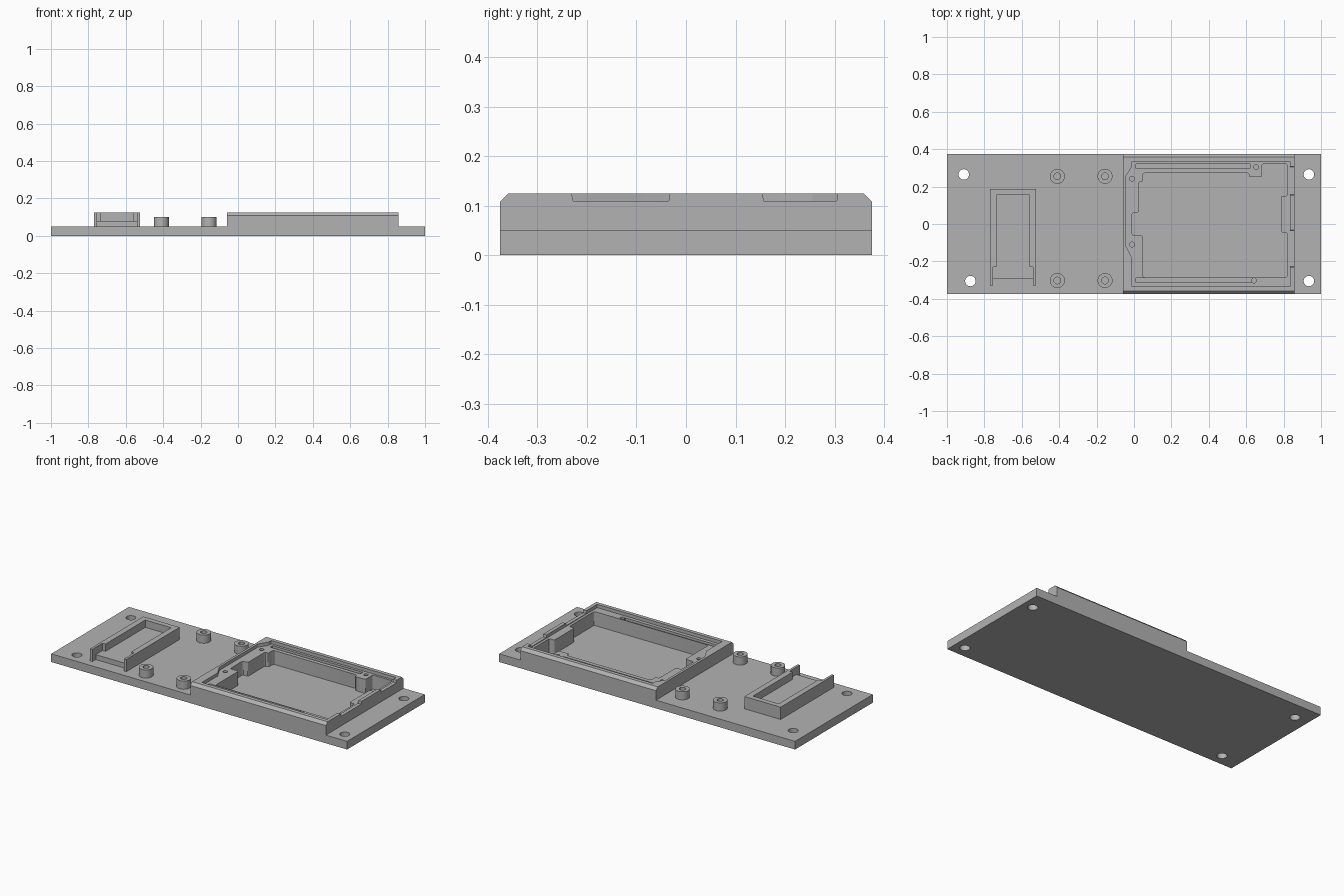
import bpy, bmesh, math
from mathutils import Vector

cube = bpy.data.objects.get("Cube")
if cube:
    bpy.data.objects.remove(cube, do_unlink=True)

grey = bpy.data.materials.new("plain grey")
grey.use_nodes = True
grey.diffuse_color = (0.45, 0.45, 0.45, 1)
grey.node_tree.nodes["Principled BSDF"].inputs["Base Color"].default_value = (0.45, 0.45, 0.45, 1)


def prism(name, outline, low, high, axis="z", rounding=0):
    """Extrude an outline along z (outline in x, y) or along x (outline in y, z)."""
    def place(a, b, h):
        return Vector((a, b, h)) if axis == "z" else Vector((h, a, b))
    bm = bmesh.new()
    bm.faces.new([bm.verts.new(place(a, b, low)) for a, b in outline])
    if rounding:
        bmesh.ops.bevel(bm, geom=bm.verts[:], offset=rounding, segments=3,
                        profile=0.5, affect="VERTICES")
    made = bmesh.ops.extrude_face_region(bm, geom=bm.faces[:])["geom"]
    bmesh.ops.translate(bm, vec=place(0, 0, high - low),
                        verts=[v for v in made if isinstance(v, bmesh.types.BMVert)])
    bmesh.ops.recalc_face_normals(bm, faces=bm.faces[:])
    mesh = bpy.data.meshes.new(name)
    bm.to_mesh(mesh)
    bm.free()
    mesh.materials.append(grey)
    obj = bpy.data.objects.new(name, mesh)
    bpy.context.collection.objects.link(obj)
    return obj


def rect(x0, x1, y0, y1):
    return [(x0, y0), (x1, y0), (x1, y1), (x0, y1)]


def circle(x, y, r, sides=32):
    steps = [math.tau * i / sides for i in range(sides)]
    return [(x + r * math.cos(t), y + r * math.sin(t)) for t in steps]


def cut(obj, *cutters):
    """Subtract the cutters for good, then remove them."""
    for cutter in cutters:
        mod = obj.modifiers.new("cut", "BOOLEAN")
        mod.operation, mod.solver, mod.object = "DIFFERENCE", "EXACT", cutter
    bpy.context.view_layer.update()
    graph = bpy.context.evaluated_depsgraph_get()
    mesh = bpy.data.meshes.new_from_object(obj.evaluated_get(graph))
    obj.modifiers.clear()
    obj.data = mesh
    for cutter in cutters:
        bpy.data.objects.remove(cutter, do_unlink=True)


def smooth(obj):
    bpy.ops.object.select_all(action="DESELECT")
    obj.select_set(True)
    bpy.context.view_layer.objects.active = obj
    bpy.ops.object.shade_smooth_by_angle(angle=math.radians(30))


# Outline of the deep pocket, with clearances around the screw posts
pocket = [(0.048, -0.285), (0.82, -0.285), (0.82, -0.045), (0.785, -0.045),
          (0.785, 0.15), (0.82, 0.15), (0.82, 0.322), (0.685, 0.322),
          (0.685, 0.25), (0.615, 0.25), (0.615, 0.272), (0.048, 0.272),
          (0.048, 0.225), (0.025, 0.225), (0.025, 0.06), (-0.01, 0.06),
          (-0.01, -0.062), (0.048, -0.062)]


def pocket_cutter():
    return prism("pocket_cutter", pocket, 0.02, 0.2, rounding=0.01)


# Base plate with four mounting holes
base = prism("base_plate", rect(-1, 1, -0.375, 0.375), 0, 0.05)
mounts = [(-0.91, 0.265), (-0.875, -0.305), (0.935, 0.265), (0.935, -0.305)]
cut(base, pocket_cutter(),
    *[prism("hole_cutter", circle(x, y, 0.028), -0.1, 0.1) for x, y in mounts])
smooth(base)

# Housing with chamfered long edges
side = [(-0.375, 0.05), (0.375, 0.05), (0.375, 0.108), (0.358, 0.125),
        (-0.358, 0.125), (-0.375, 0.108)]
housing = prism("housing", side, -0.06, 0.857, axis="x")

# Shallow board seat inside the rim, widened on its left end
seat = [(-0.01, -0.335), (0.835, -0.335), (0.835, 0.335), (-0.01, 0.335),
        (-0.01, 0.308), (-0.045, 0.255), (-0.045, -0.115), (-0.01, -0.182)]
cutters = [pocket_cutter(), prism("seat_cutter", seat, 0.105, 0.2)]

# Grooves along the seat and screw pilot holes
for x1, y0 in ((0.62, 0.296), (0.63, -0.314)):
    cutters.append(prism("groove_cutter", rect(0.01, x1, y0, y0 + 0.024), 0.09, 0.15))
for x, y in ((-0.01, 0.242), (-0.01, -0.11), (0.653, 0.304), (0.642, -0.302)):
    cutters.append(prism("pilot_cutter", circle(x, y, 0.013, 20), 0.065, 0.15))

# Two openings in the end wall
for y0, y1 in ((-0.233, -0.03), (0.152, 0.309)):
    notch = [(y0 + 0.005, 0.109), (y1 - 0.005, 0.109), (y1, 0.14), (y0, 0.14)]
    cutters.append(prism("notch_cutter", notch, 0.82, 0.9, axis="x"))
cut(housing, *cutters)
smooth(housing)

# Standoffs with screw holes
for i, (x, y) in enumerate([(x, y) for x in (-0.41, -0.155) for y in (0.255, -0.302)]):
    post = prism(f"standoff_{i + 1}", circle(x, y, 0.04), 0.05, 0.1)
    cut(post, prism("screw_cutter", circle(x, y, 0.018), 0.055, 0.2))
    smooth(post)

# Open-ended module holder: thick U wall, thin front arms and a raised floor
wall = [(-0.77, -0.328), (-0.755, -0.328), (-0.755, -0.23), (-0.735, -0.23),
        (-0.735, 0.155), (-0.56, 0.155), (-0.56, -0.23), (-0.54, -0.23),
        (-0.54, -0.328), (-0.525, -0.328), (-0.525, 0.186), (-0.77, 0.186)]
prism("holder_wall", wall, 0.05, 0.125)
prism("holder_floor", rect(-0.755, -0.54, -0.295, 0.16), 0.05, 0.08)
